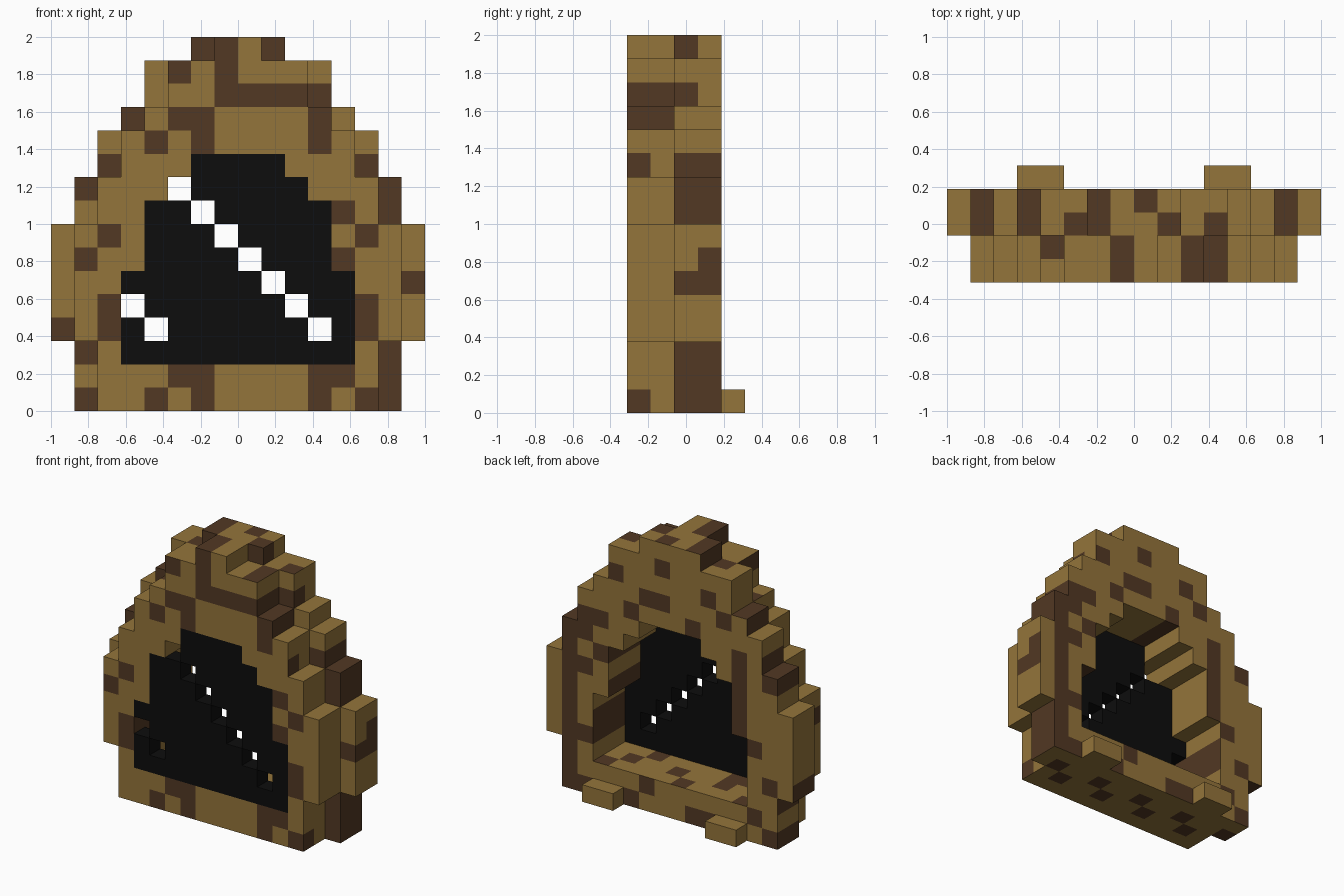
import bpy, bmesh

cube = bpy.data.objects.get("Cube")
if cube:
    bpy.data.objects.remove(cube, do_unlink=True)

U = 0.125                                   # block size
ORIGIN = (-1.0, -0.3125, 0.0)               # corner of block (0, 0, 0)


def material(name, rgb):
    m = bpy.data.materials.new(name)
    m.use_nodes = True
    m.diffuse_color = (*rgb, 1)
    m.node_tree.nodes["Principled BSDF"].inputs["Base Color"].default_value = (*rgb, 1)
    return m


TAN = material("tan", (0.296, 0.176, 0.043))
DARK = material("dark_brown", (0.084, 0.040, 0.017))
BLACK = material("black", (0.004, 0.004, 0.004))

# Half widths in blocks, bottom row to top row
OUTER = [7] * 3 + [8] * 5 + [7] * 2 + [6] * 2 + [5] + [4] * 2 + [2]
OPENING = {**{j: 5 for j in range(2, 6)}, **{j: 4 for j in range(6, 9)}, 9: 3, 10: 2}

# Dark blocks on each side: hex column numbers, bottom row to top row
FRONT = ["146bde", "56bce", "1e", "02d", "2d", "f", "1c", "2d",
         "ce", "1e", "2d", "46b", "356b", "789ab", "57", "679"]
BACK = ["156ade", "29e", "3e", "1de", "e", "2ce", "3e", "3de",
        "3ce", "13de", "3cd", "6a", "489", "5b", "8", ""]
SIDE = ["023", "23", "23", "", "", "23", "3", "",
        "23", "23", "023", "", "01", "012", "", "2"]
# The same for upward and downward faces, front row to back row
TOP = ["7ab", "47ab", "13569be", "1368e", ""]
FLOOR = ["", "45a", "58b", "37c", ""]
UNDER = ["", "369c", "147ad", "", ""]


def span(half):
    return range(8 - half, 8 + half)


def patch(cell, axis, sign):
    """Material slot of one block face: 1 where a dark patch lies."""
    i, k, j = cell
    col = "%x" % i
    if axis == 1:
        rows = FRONT if sign < 0 else BACK
        return int(col in rows[j])
    if axis == 2:
        if sign > 0:
            return int(col in (FLOOR if j == 1 and 3 <= i <= 12 else TOP)[k])
        return int(col in (UNDER[k] if j == 0 else FRONT[j]))
    if sign > 0 and i >= 8:
        return int(str(k) in SIDE[j])
    return int(col in FRONT[j])


def build(name, cells, solid, mats, rule=None):
    """Mesh of the exposed faces of a set of blocks."""
    bm = bmesh.new()
    for cell in sorted(cells):
        for axis in range(3):
            for sign in (-1, 1):
                near = list(cell)
                near[axis] += sign
                if tuple(near) in solid:
                    continue
                u, v = (axis + 1) % 3, (axis + 2) % 3
                ring = []
                for du, dv in ((0, 0), (1, 0), (1, 1), (0, 1))[::sign]:
                    p = list(cell)
                    p[axis] += sign > 0
                    p[u] += du
                    p[v] += dv
                    ring.append(bm.verts.new([o + U * c for o, c in zip(ORIGIN, p)]))
                face = bm.faces.new(ring)
                face.material_index = rule(cell, axis, sign) if rule else 0
    bmesh.ops.remove_doubles(bm, verts=bm.verts, dist=0.001)
    mesh = bpy.data.meshes.new(name)
    bm.to_mesh(mesh)
    bm.free()
    for m in mats:
        mesh.materials.append(m)
    obj = bpy.data.objects.new(name, mesh)
    bpy.context.collection.objects.link(obj)
    return obj


# Stepped arch: the two front layers are one block narrower than the back ones
arch = {(i, k, j) for j, half in enumerate(OUTER) for k in range(4)
        for i in span(half - (k < 2))
        if not (j in OPENING and i in span(OPENING[j]))}

# Thin panel closing the opening at the front, pierced by diagonal holes
holes = {(5 + n, 9 - n) for n in range(7)} | {(3, 4), (4, 3)}
panel = {(i, 0, j) for j, half in OPENING.items() for i in span(half)
         if (i, j) not in holes}

# Two small feet at the back
feet = {"left_foot": {(11, 4, 0), (12, 4, 0)}, "right_foot": {(3, 4, 0), (4, 4, 0)}}

solid = arch | panel
build("stepped_arch", arch, solid, [TAN, DARK], patch)
build("front_panel", panel, solid, [BLACK])
for foot_name, foot_cells in feet.items():
    build(foot_name, foot_cells, solid | foot_cells, [TAN])
